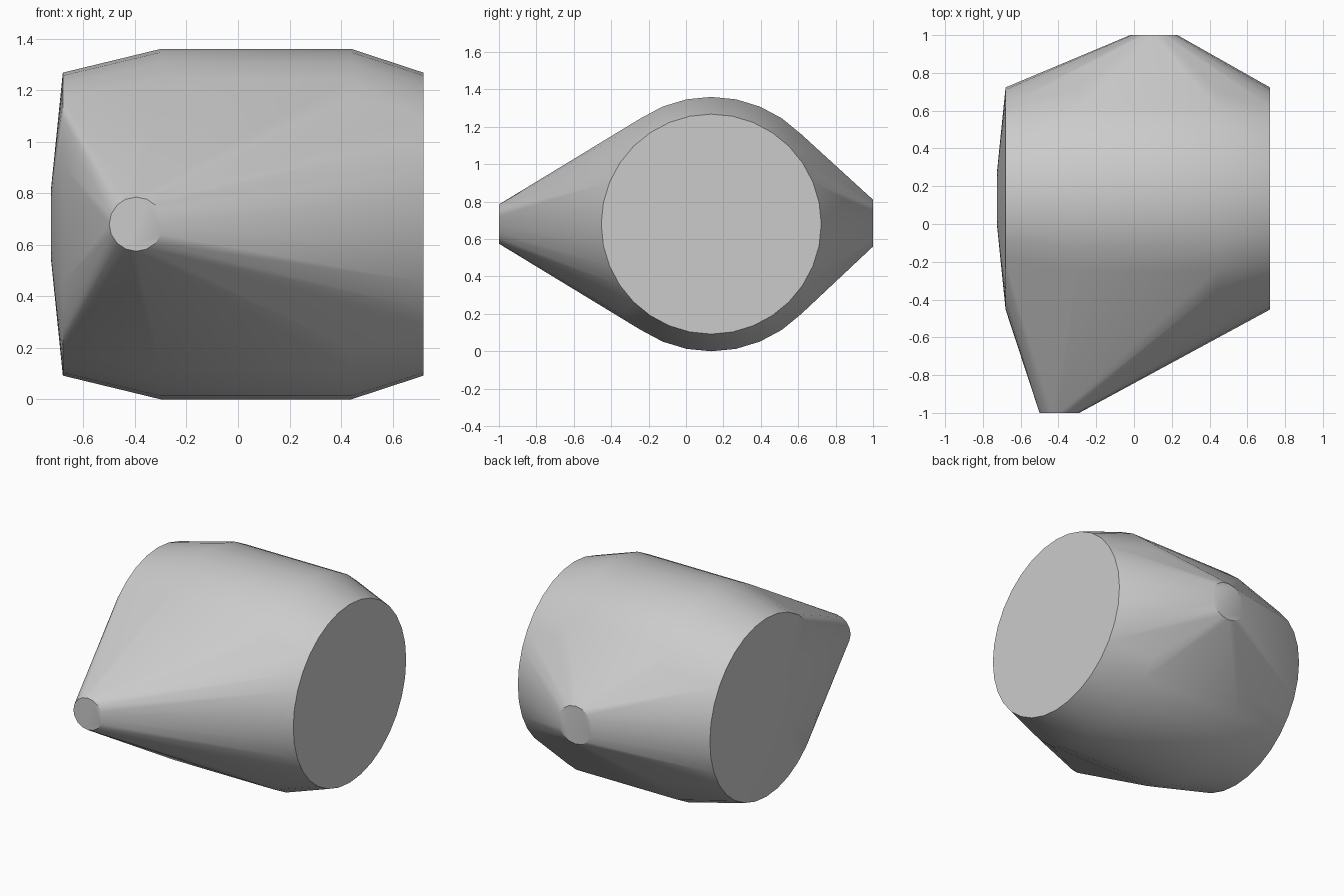
import bpy
import bmesh
import math
from mathutils import Matrix, Vector

cube = bpy.data.objects.get("Cube")
if cube:
    bpy.data.objects.remove(cube, do_unlink=True)

# Single grey material
grey = bpy.data.materials.new("plain grey")
grey.use_nodes = True
colour = (0.6, 0.6, 0.6, 1)
grey.diffuse_color = colour
grey.node_tree.nodes["Principled BSDF"].inputs["Base Color"].default_value = colour

AXIS_Y, AXIS_Z = 0.135, 0.68
bm = bmesh.new()


def ring(centre, radius, axis, sides):
    """Add a ring of points facing along the given axis."""
    turn = Vector(axis).to_track_quat("Z", "Y").to_matrix().to_4x4()
    bmesh.ops.create_circle(bm, cap_ends=False, segments=sides, radius=radius,
                            matrix=Matrix.Translation(centre) @ turn)


# Barrel rings along x: shallow end cap, left rim, belly, right rim
for x, radius in ((-0.725, 0.145), (-0.68, 0.588), (-0.30, 0.68),
                  (0.44, 0.68), (0.72, 0.588)):
    ring((x, AXIS_Y, AXIS_Z), radius, (1, 0, 0), 32 if radius > 0.2 else 16)

# Blunt front and back tips
ring((-0.395, -1, 0.68), 0.105, (0, 1, 0), 16)
ring((0.105, 1, 0.685), 0.125, (0, 1, 0), 16)

# Stretch one convex skin over all the rings
for edge in list(bm.edges):
    bm.edges.remove(edge)
hull = bmesh.ops.convex_hull(bm, input=bm.verts[:])
spare = {v for key in ("geom_interior", "geom_unused") for v in hull[key]
         if isinstance(v, bmesh.types.BMVert)}
bmesh.ops.delete(bm, geom=list(spare), context="VERTS")

# Merge the flat discs into single faces
bmesh.ops.dissolve_limit(bm, angle_limit=math.radians(0.2),
                         verts=bm.verts[:], edges=bm.edges[:])
bmesh.ops.recalc_face_normals(bm, faces=bm.faces[:])

mesh = bpy.data.meshes.new("hull_body")
bm.to_mesh(mesh)
bm.free()
body = bpy.data.objects.new("hull_body", mesh)
body.data.materials.append(grey)
bpy.context.collection.objects.link(body)

# Smooth skin with crisp rims
bpy.ops.object.select_all(action="DESELECT")
body.select_set(True)
bpy.context.view_layer.objects.active = body
bpy.ops.object.shade_smooth_by_angle(angle=math.radians(30))
